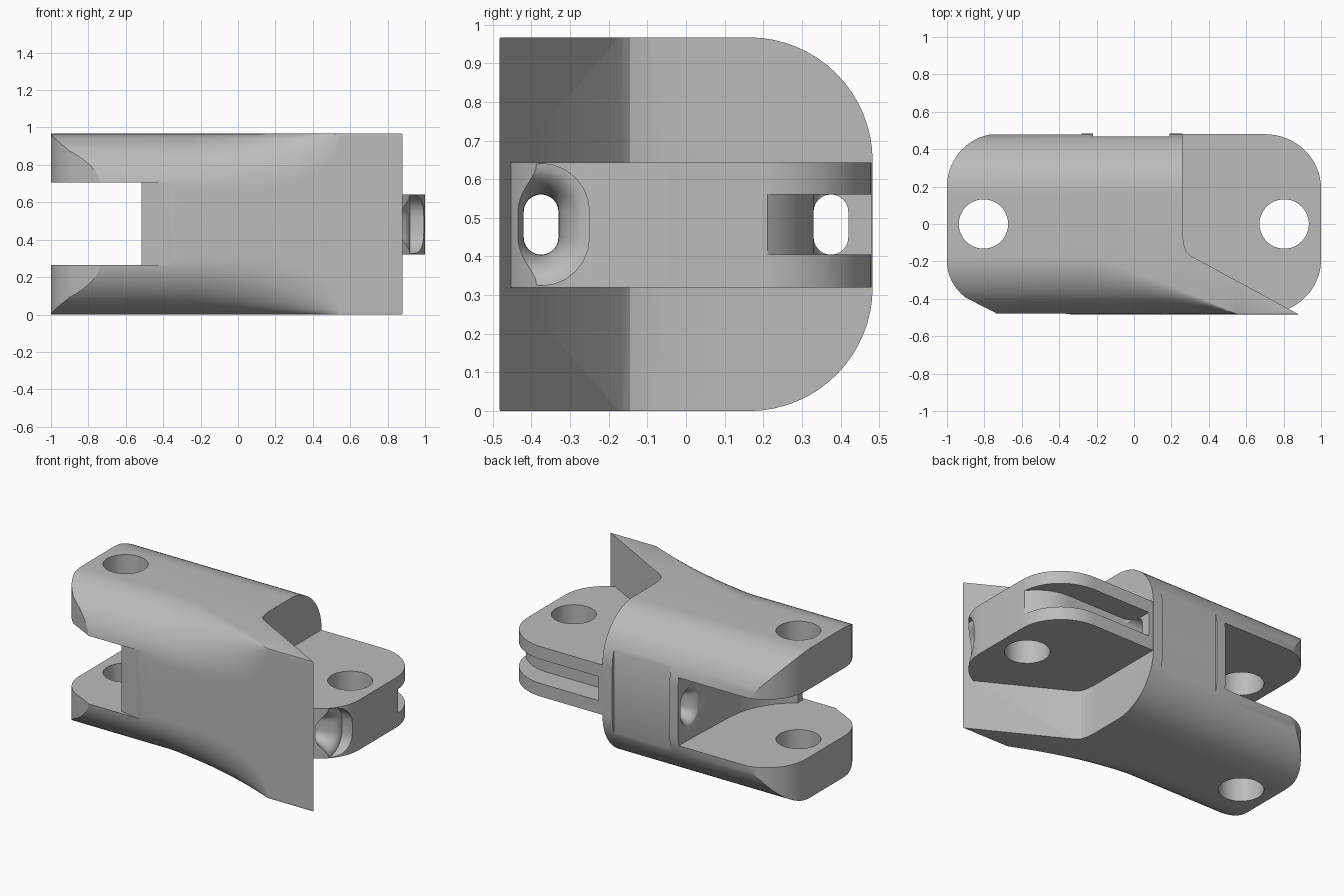
import bpy, bmesh
from math import sin, cos, pi, sqrt, radians

if "Cube" in bpy.data.objects:
    bpy.data.objects.remove(bpy.data.objects["Cube"])

MID, HEIGHT, HALF = 0.4825, 0.967, 0.483

grey = bpy.data.materials.new("plain_grey")
grey.use_nodes = True
grey.diffuse_color = (0.5, 0.5, 0.5, 1)
grey.node_tree.nodes["Principled BSDF"].inputs["Base Color"].default_value = (0.5, 0.5, 0.5, 1)


def loft(name, rings):
    """Skin a closed solid over rings that share a point count."""
    bm = bmesh.new()
    rows = [[bm.verts.new(p) for p in ring] for ring in rings]
    n = len(rows[0])
    for a, b in zip(rows, rows[1:]):
        for i in range(n):
            j = (i + 1) % n
            bm.faces.new((a[i], a[j], b[j], b[i]))
    bm.faces.new(rows[0])
    bm.faces.new(rows[-1])
    bmesh.ops.recalc_face_normals(bm, faces=bm.faces)
    mesh = bpy.data.meshes.new(name)
    bm.to_mesh(mesh)
    bm.free()
    mesh.materials.append(grey)
    obj = bpy.data.objects.new(name, mesh)
    bpy.context.collection.objects.link(obj)
    return obj


def prism(name, outline, z0=-0.1, z1=1.1):
    return loft(name, [[(x, y, z) for x, y in outline] for z in (z0, z1)])


def arc(cx, cy, rx, ry, a0, a1, n=16):
    angles = [radians(a0 + (a1 - a0) * i / n) for i in range(n + 1)]
    return [(cx + rx * cos(a), cy + ry * sin(a)) for a in angles]


def combine(obj, others, operation):
    """Apply booleans in turn and remove the helper solids."""
    for other in others:
        other.hide_render = True
        mod = obj.modifiers.new(operation, "BOOLEAN")
        mod.operation, mod.solver, mod.object = operation, "EXACT", other
        bpy.context.view_layer.update()
        result = bpy.data.meshes.new_from_object(
            obj.evaluated_get(bpy.context.evaluated_depsgraph_get()))
        obj.modifiers.clear()
        obj.data = result
        bpy.data.objects.remove(other)


# Body skin: rounded section whose front corners run out into a square plate
def body_section(x):
    t = min(max((x + 0.25) / 0.8, 0), 0.999)
    ry = max(0.31 * (1 - t ** 1.2), 0.002)
    rz = max(0.31 * sqrt(1 - t ** 4), 0.01)
    r = 0.32
    pts = arc(HALF - r, HEIGHT - r, r, r, 0, 90)
    pts += arc(-HALF + ry, HEIGHT - rz, ry, rz, 90, 180)
    pts += arc(-HALF + ry, rz, ry, rz, 180, 270)
    pts += arc(HALF - r, r, r, r, 270, 360)
    return [(x, y, z) for y, z in pts]


stations = [-1.1] + [-0.25 + 0.8 * i / 28 for i in range(29)] + [1.1]
link = loft("finger_link", [body_section(x) for x in stations])

# Plan outline: rounded fork end and slanted end of the front plate
plan = [(0.26, 0.6), (-0.72, 0.6)]
plan += [(-0.72, HALF)] + arc(-0.72, 0.2, 0.28, 0.283, 90, 180)[1:]
plan += arc(-0.7, -0.2, 0.3, 0.26, 180, 228, 8)
plan += [(-0.74, -0.475), (-0.72, -0.6), (0.88, -0.6), (0.88, -HALF)]
plan += [(0.3, -0.168), (0.277, -0.145), (0.265, -0.1), (0.26, -0.05)]
combine(link, [prism("plan_outline", plan)], "INTERSECT")

# Fork gap, softened web edge and shallow back recess
gap = [(-1.2, 0.6), (-1.2, -0.6), (-0.52, -0.6)]
gap += arc(-0.8, 0, 0.5, 0.5, -55, 0, 20) + [(-0.285, 0.3), (-0.28, 0.6)]
lip = [(-0.6, -0.6), (-0.33, -0.6), (-0.33, -0.484), (-0.4, -0.475), (-0.6, -0.44)]
recess = [(-0.22, 0.467), (0.19, 0.467), (0.19, 0.6), (-0.22, 0.6)]
combine(link, [prism("fork_gap", gap, 0.265, 0.705),
               prism("web_lip", lip, 0.265, 0.705),
               prism("back_recess", recess)], "DIFFERENCE")

# Tongue that fits the next fork
tongue = [(0.22, 0.48)] + arc(0.7, 0.19, 0.3, 0.29, 90, 0)
tongue += arc(0.7, -0.19, 0.3, 0.29, 0, -66) + [(0.78, -0.46), (0.22, -0.22)]
combine(link, [prism("tongue", tongue, 0.32, 0.643)], "UNION")

# Cable groove around the back of the tongue
def slot(x, y, extra=0):
    r, h = 0.045 + extra, 0.033
    side = arc(y, MID + h, r, r, 0, 180, 12) + arc(y, MID - h, r, r, 180, 360, 12)
    return [(x, py, pz) for py, pz in side]


groove = arc(0.36, 0.4, 0.07, 0.07, 180, 270, 6)[:0:-1]
groove = [(0.29, 0.6), (0.29, 0.4)] + groove[::-1]
groove += arc(0.76, 0.03, 0.3, 0.3, 90, 36, 12) + [(1.2, 0.1), (1.2, 0.6)]

# Cable tunnels with flared mouths
front_flare = [(-0.7, 0.05), (-0.5, 0.03), (-0.46, 0)]
front_flare += [(0.78 + 0.14 * sin(radians(a)), 0.08 * (1 - cos(radians(a))))
                for a in range(0, 91, 10)] + [(1.2, 0.08)]
back_flare = [(-0.6, 0.065)]
back_flare += [(-0.18 - 0.11 * sin(radians(a)), 0.065 * (1 - cos(radians(a))))
               for a in range(90, -1, -10)] + [(1.2, 0)]
cutters = [prism("groove", groove, MID - 0.078, MID + 0.078)]
for y, flare in ((-0.375, front_flare), (0.375, back_flare)):
    cutters.append(loft("cable_tunnel", [slot(x, y, e) for x, e in flare]))

# Pin holes
for x in (-0.805, 0.803):
    cutters.append(prism("pin_hole", arc(x, 0, 0.132, 0.132, 0, 360, 48)[:-1]))
combine(link, cutters, "DIFFERENCE")

# Smooth rounds, crisp edges
bpy.ops.object.select_all(action="DESELECT")
link.select_set(True)
bpy.context.view_layer.objects.active = link
bpy.ops.object.shade_smooth_by_angle(angle=radians(25))
